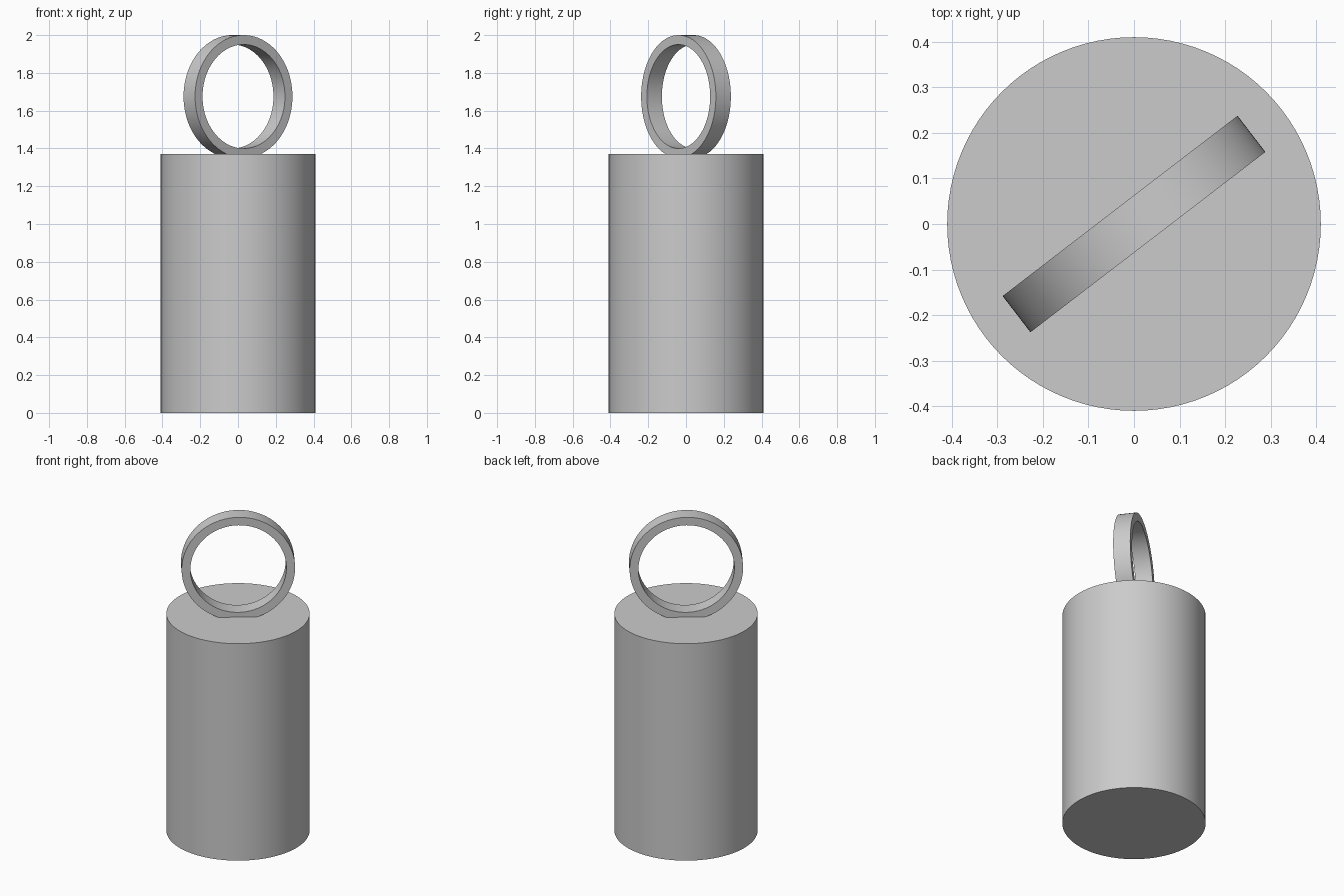
import bpy
import bmesh
import math

cube = bpy.data.objects.get("Cube")
if cube:
    bpy.data.objects.remove(cube, do_unlink=True)

# Single plain grey
grey = bpy.data.materials.new("plain grey")
grey.use_nodes = True
colour = (0.6, 0.6, 0.6, 1)
grey.diffuse_color = colour
grey.node_tree.nodes["Principled BSDF"].inputs["Base Color"].default_value = colour


def finish(obj, name):
    obj.name = obj.data.name = name
    obj.data.materials.append(grey)
    bpy.ops.object.select_all(action="DESELECT")
    obj.select_set(True)
    bpy.context.view_layer.objects.active = obj
    bpy.ops.object.shade_smooth_by_angle(angle=math.radians(30))


# Body: plain upright cylinder
height = 1.37
bpy.ops.mesh.primitive_cylinder_add(vertices=96, radius=0.41, depth=height,
                                    location=(0, 0, height / 2))
finish(bpy.context.object, "body")

# Ring: flat band standing on edge, its foot sunk slightly into the body
outer, inner, width, segments = 0.325, 0.275, 0.1, 96
bm = bmesh.new()
profile = [bm.verts.new((r, y, 0)) for r, y in (
    (inner, -width / 2), (outer, -width / 2),
    (outer, width / 2), (inner, width / 2))]
edges = [bm.edges.new((profile[i], profile[(i + 1) % 4])) for i in range(4)]
bmesh.ops.spin(bm, geom=profile + edges, cent=(0, 0, 0), axis=(0, 1, 0),
               angle=math.tau, steps=segments, use_merge=True)
bmesh.ops.remove_doubles(bm, verts=bm.verts[:], dist=0.0001)
bmesh.ops.recalc_face_normals(bm, faces=bm.faces[:])
mesh = bpy.data.meshes.new("ring")
bm.to_mesh(mesh)
bm.free()
ring = bpy.data.objects.new("ring", mesh)
bpy.context.collection.objects.link(ring)
ring.location.z = 2 - outer
ring.rotation_euler.z = math.radians(37.5)
finish(ring, "ring")
